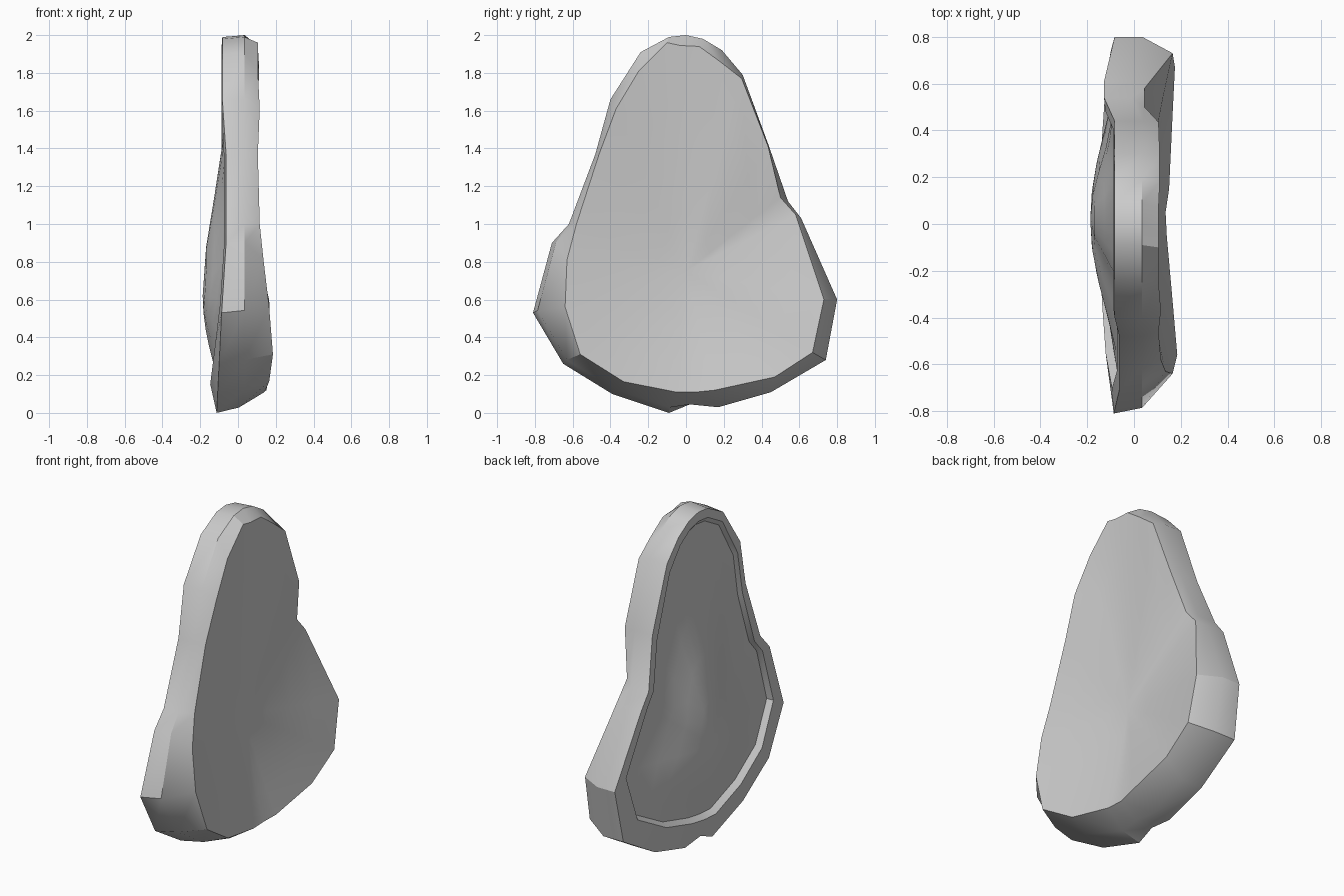
import bpy, bmesh, math

if "Cube" in bpy.data.objects:
    bpy.data.objects.remove(bpy.data.objects["Cube"])

# Matched outline points: back rim (y, z), then front face edge (y, z, x)
OUTLINE = [
    (-.09, .00, -.05, .11, .14), (.02, .045, .05, .11, .135), (.17, .03, .15, .12, .15),
    (.45, .11, .47, .19, .165), (.74, .28, .67, .32, .175), (.80, .60, .73, .60, .165),
    (.61, 1.03, .58, 1.05, .045), (.54, 1.12, .50, 1.14, .045), (.44, 1.41, .435, 1.41, .105),
    (.30, 1.79, .295, 1.77, .11), (.19, 1.92, .18, 1.86, .11), (.09, 1.98, .07, 1.94, .105),
    (0, 2.0, -.03, 1.945, .105), (-.09, 1.99, -.10, 1.96, .105), (-.24, 1.91, -.25, 1.81, .105),
    (-.40, 1.66, -.37, 1.61, .115), (-.48, 1.37, -.46, 1.37, .105), (-.62, 1.0, -.58, 1.0, .115),
    (-.71, .90, -.63, .81, .135), (-.81, .53, -.64, .56, .165), (-.65, .26, -.56, .31, .185),
    (-.39, .10, -.33, .165, .165)]
MID_Z = .95
DENT = (6, 7)  # points of the notch in the side


def shrink(y, z, s):
    return y * s, MID_Z + (z - MID_Z) * s


def inward(ring, centre, t, bulge):
    """Copy of a ring pulled towards a centre; bulge(t, z) blends its depth."""
    cx, cy, cz = centre
    return [(x + (cx - x) * bulge(t, z), cy + (y - cy) * t, cz + (z - cz) * t)
            for x, y, z in ring]


def hollow(t, z):
    return 1 - t ** 1.4


def dome(t, z):
    return (1 - t * t) ** (1 + 3 * min(1, z / 1.6))


front, shoulder, rim, lip, recess = [], [], [], [], []
for i, (y, z, fy, fz, fx) in enumerate(OUTLINE):
    low = max(0, 1 - z / .6)
    dent = .045 if i in DENT else 0
    front.append((fx, fy, fz))
    # side band between shoulder and rim
    s = .97 if y < 0 and z < 1 else 1.0
    shoulder.append((.035 - .03 * low * (abs(y) < .3) - dent, *shrink(y, z, s)))
    waist = .02 if y < 0 and .8 < z < 1.4 else 0
    rim.append((-.083 - .03 * low - dent + waist, *shrink(y, z, .99 if z > 1.9 else 1)))
    # raised lip around the back
    s = .84 + .05 * z
    lx = -.087 - .06 * low - dent * .8 + waist * .7
    lz = z - .04 if i == 1 else z
    lip.append((lx, *shrink(y, lz, s)))
    recess.append((lx + .035 - .015 * z / 2, *shrink(y, lz, s - .025)))

front_centre = (.045, 0, .75)
back_centre = (-.187, .02, .62)
rings = [inward(front, front_centre, t, hollow) for t in (.25, .5, .75)]
rings += [front, shoulder, rim, lip, recess]
rings += [inward(recess, back_centre, t, dome) for t in (.8, .6, .4, .2)]

# Stone slab: bridge the rings and close both faces
bm = bmesh.new()
loops = [[bm.verts.new(p) for p in r] for r in rings]
n = len(OUTLINE)
for a, b in zip(loops, loops[1:]):
    for i in range(n):
        j = (i + 1) % n
        bm.faces.new((a[i], a[j], b[j], b[i]))
for loop, c in ((loops[0], front_centre), (loops[-1], back_centre)):
    v = bm.verts.new(c)
    for i in range(n):
        bm.faces.new((loop[i], loop[(i + 1) % n], v))
bmesh.ops.recalc_face_normals(bm, faces=bm.faces)

mesh = bpy.data.meshes.new("stone_slab")
bm.to_mesh(mesh)
bm.free()
slab = bpy.data.objects.new("stone_slab", mesh)
bpy.context.collection.objects.link(slab)
bpy.context.view_layer.objects.active = slab
slab.select_set(True)
bpy.ops.object.shade_smooth_by_angle(angle=math.radians(30))
